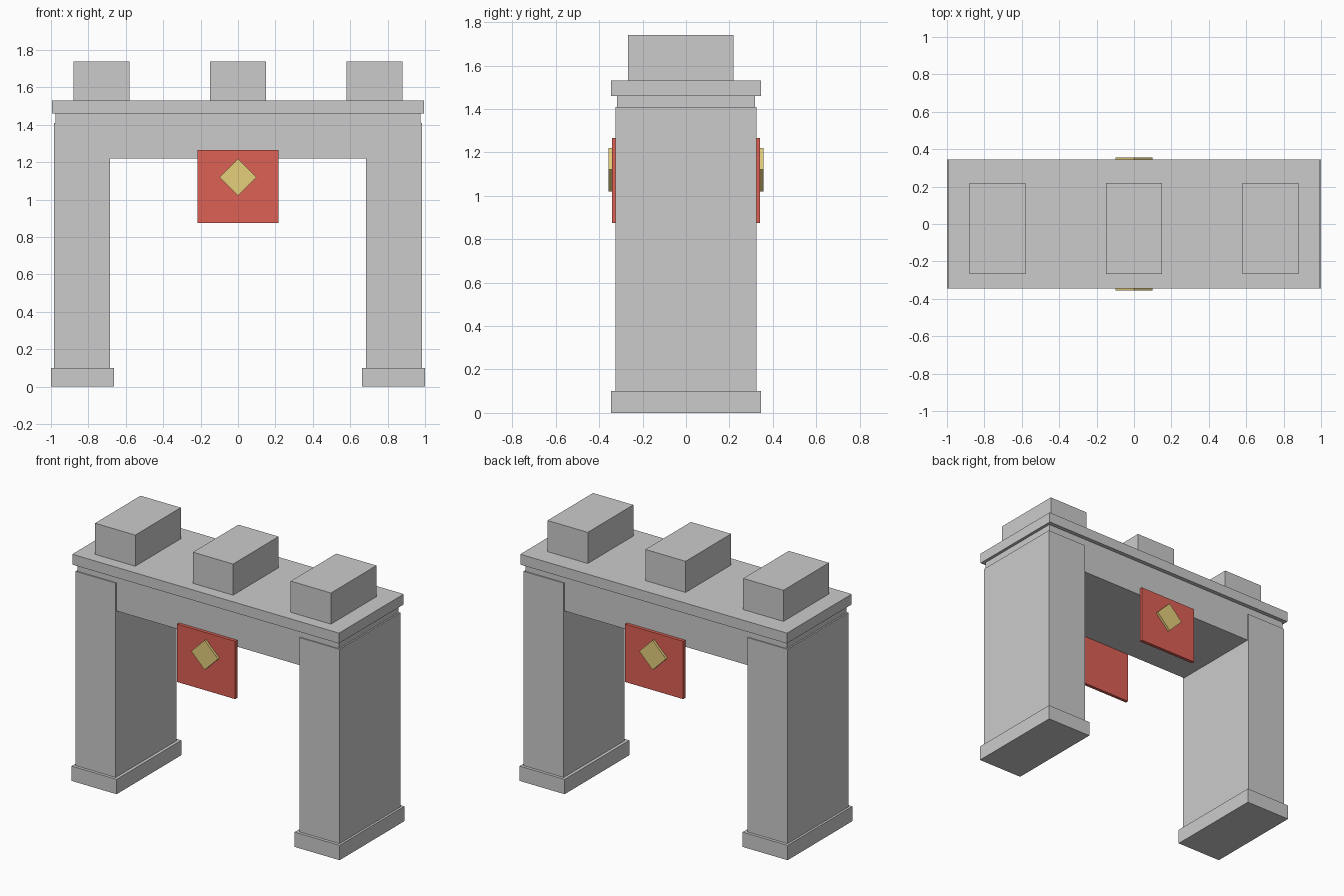
import bpy
import math
from mathutils import Matrix

if "Cube" in bpy.data.objects:
    bpy.data.objects.remove(bpy.data.objects["Cube"])


def material(name, color):
    m = bpy.data.materials.new(name)
    m.diffuse_color = color
    m.use_nodes = True
    m.node_tree.nodes["Principled BSDF"].inputs["Base Color"].default_value = m.diffuse_color
    return m


def box(name, center, size, mat=None, spin=0.0):
    """Box with given centre and size, optionally turned about the y axis."""
    bpy.ops.mesh.primitive_cube_add(size=1)
    ob = bpy.context.object
    ob.name = name
    ob.data.transform(Matrix.Rotation(spin, 4, 'Y') @ Matrix.Diagonal((*size, 1)))
    ob.location = center
    if mat:
        ob.data.materials.append(mat)
    return ob


red = material("banner_red", (0.72, 0.12, 0.09, 1))
gold = material("emblem_gold", (0.78, 0.62, 0.2, 1))

# Pillars on plinths
for side, s in (("left", -1), ("right", 1)):
    box(f"{side}_plinth", (s * 0.832, 0, 0.05), (0.336, 0.69, 0.10))
    box(f"{side}_pillar", (s * 0.835, 0, 0.755), (0.30, 0.65, 1.31))

# Lintel and cap slab
box("lintel", (0, 0, 1.34), (1.95, 0.635, 0.24))
box("cap_slab", (0, 0, 1.495), (1.99, 0.69, 0.07))

# Battlement blocks, set slightly towards the front
for name, x in (("left", -0.73), ("middle", 0), ("right", 0.73)):
    box(f"{name}_battlement", (x, -0.024, 1.635), (0.30, 0.485, 0.21))

# Banners with diamond emblems on both faces
side_len = 0.2 / math.sqrt(2)
for face, s in (("front", -1), ("back", 1)):
    box(f"{face}_banner", (0, s * 0.329, 1.07), (0.435, 0.022, 0.39), red)
    emblem = box(f"{face}_emblem", (0, s * 0.346, 1.12), (side_len, 0.02, side_len), gold)
    emblem.data.transform(Matrix.Rotation(math.pi / 4, 4, 'Y'))
